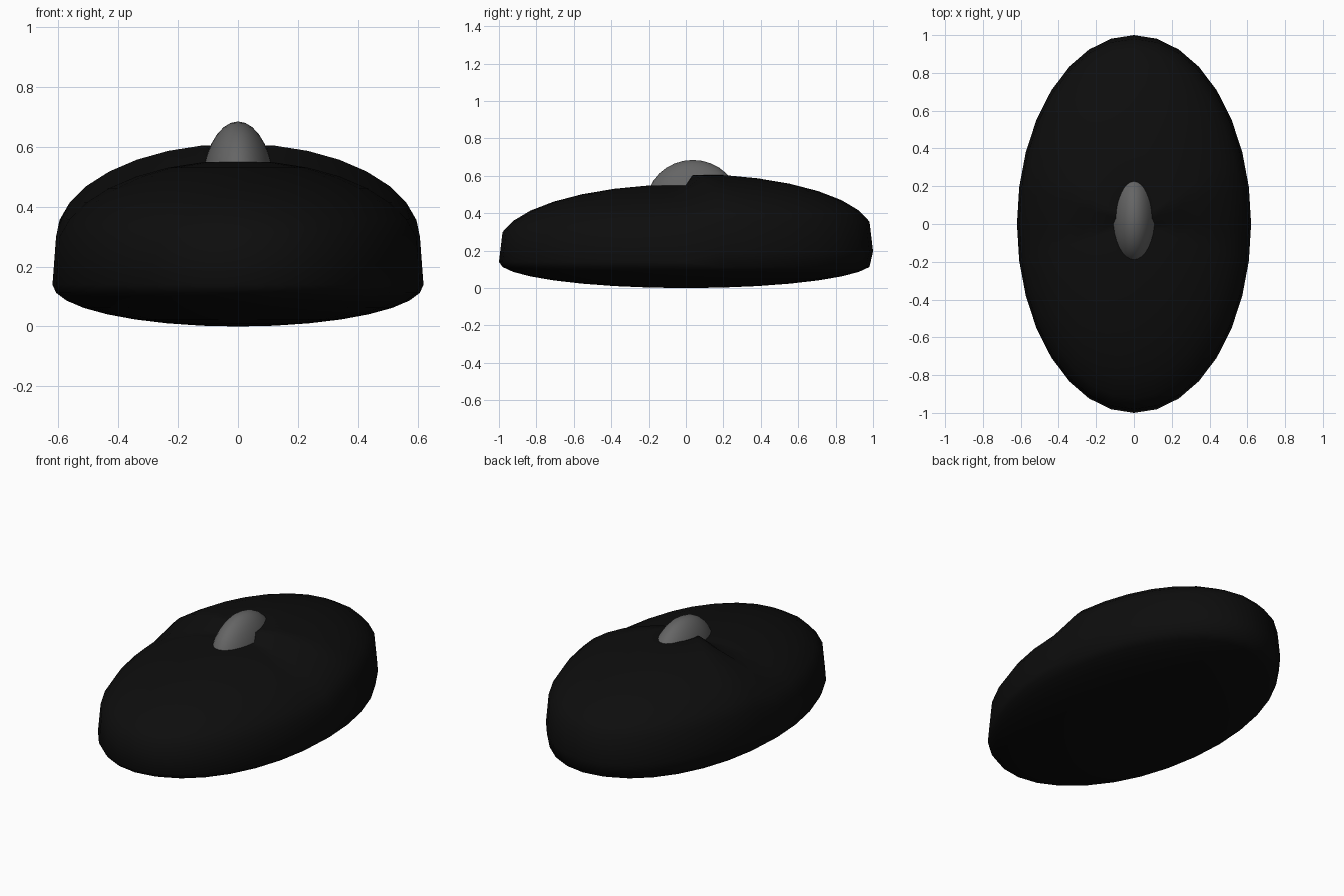
import bpy, bmesh

if "Cube" in bpy.data.objects:
    bpy.data.objects.remove(bpy.data.objects["Cube"])

def material(name, v):
    m = bpy.data.materials.new(name)
    m.diffuse_color = (v, v, v, 1)
    m.use_nodes = True
    m.node_tree.nodes["Principled BSDF"].inputs["Base Color"].default_value = m.diffuse_color
    return m

def sphere(name, mat, shape):
    bm = bmesh.new()
    bmesh.ops.create_uvsphere(bm, u_segments=32, v_segments=16, radius=1)
    for v in bm.verts:
        v.co = shape(*v.co)
    for f in bm.faces:
        f.smooth = True
    me = bpy.data.meshes.new(name)
    bm.to_mesh(me)
    bm.free()
    me.materials.append(mat)
    ob = bpy.data.objects.new(name, me)
    bpy.context.collection.objects.link(ob)
    return ob

# Body: shallow bowl below, taller dome above, palm half lifted a step
def body_shape(x, y, z):
    if z > 0.01:
        h = 0.238 + 0.317 * z
    else:
        h = 0.14 + 0.14 * z
    if y > 0.01 and z > -0.01:
        h += 0.056
    return (0.62 * x, y, h)

sphere("mouse_body", material("black", 0.004), body_shape)

# Scroll wheel: flattened sphere sunk into the top
sphere("scroll_wheel", material("dark_grey", 0.13),
       lambda x, y, z: (0.125 * x, 0.037 + 0.255 * y, 0.435 + 0.25 * z))
